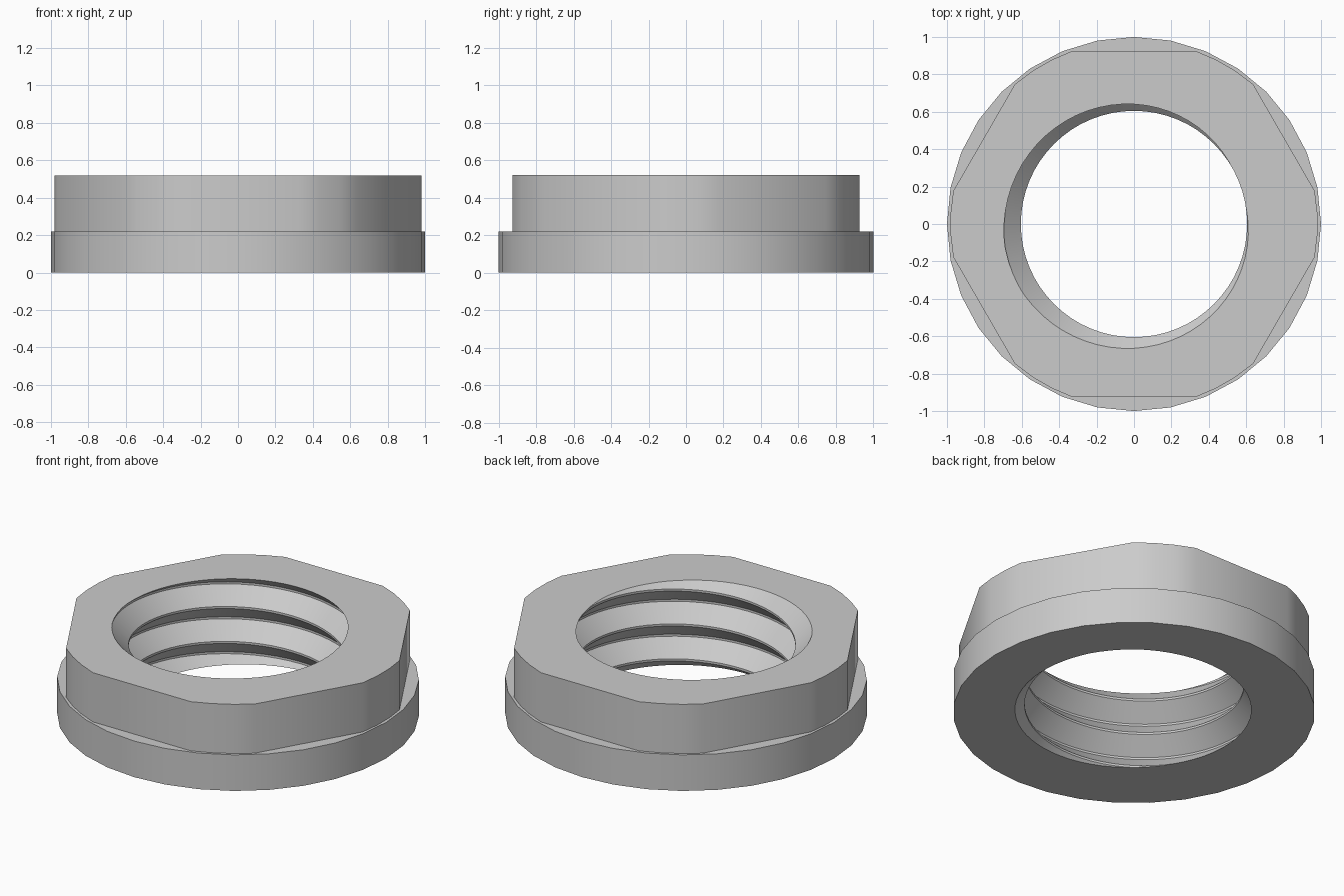
import bpy, bmesh
from math import pi, cos, sin, radians

cube = bpy.data.objects.get("Cube")
if cube:
    bpy.data.objects.remove(cube, do_unlink=True)

TOP, STEP, PITCH = 0.52, 0.22, 0.213
CREST, ROOT, START = 0.605, 0.70, radians(20)

metal = bpy.data.materials.new("plain grey metal")
metal.use_nodes = True
grey = (0.6, 0.6, 0.6, 1)
metal.diffuse_color = grey
metal.node_tree.nodes["Principled BSDF"].inputs["Base Color"].default_value = grey

bm = bmesh.new()


def wall(outline, z0, z1):
    """Vertical wall around a closed outline; returns its lower and upper edges."""
    low = [bm.verts.new((x, y, z0)) for x, y in outline]
    high = [bm.verts.new((x, y, z1)) for x, y in outline]
    n = len(outline)
    for i in range(n):
        j = (i + 1) % n
        bm.faces.new((low[i], low[j], high[j], high[i]))
    return [[bm.edges.get((ring[i], ring[(i + 1) % n])) for i in range(n)]
            for ring in (low, high)]


# Internal helical thread: a spiral strip trimmed to the height of the nut
SEG, TURNS = 64, 7
profile = [(-0.03, CREST), (0.03, CREST), (0.47, ROOT), (0.53, ROOT), (0.97, CREST)]
columns = []
for i in range(SEG * TURNS + 1):
    a = 2 * pi * i / SEG
    base = TOP + PITCH * ((a - START) / (2 * pi) - 5)
    columns.append([bm.verts.new((r * cos(a), r * sin(a), base + PITCH * f))
                    for f, r in profile])
for a, b in zip(columns, columns[1:]):
    for j in range(len(profile) - 1):
        bm.faces.new((a[j], b[j], b[j + 1], a[j + 1]))
bmesh.ops.remove_doubles(bm, verts=bm.verts[:], dist=1e-4)
for z, direction in ((0, -1), (TOP, 1)):
    bmesh.ops.bisect_plane(bm, geom=bm.verts[:] + bm.edges[:] + bm.faces[:],
                           dist=1e-5, plane_co=(0, 0, z),
                           plane_no=(0, 0, direction), clear_outer=True)
rims = [[e for e in bm.edges if e.is_boundary
         and all(abs(v.co.z - z) < 1e-3 for v in e.verts)] for z in (0, TOP)]

# Round flange
SIDES = 32
circle = [(cos(2 * pi * i / SIDES), sin(2 * pi * i / SIDES)) for i in range(SIDES)]
flange_low, flange_high = wall(circle, 0, STEP)

# Hexagonal body with corners turned down to a circle
hexagon = []
for k in range(6):
    for offset in (-10.4, -3.5, 3.5, 10.4):
        a = radians(60 * k + offset)
        hexagon.append((0.982 * cos(a), 0.982 * sin(a)))
hex_low, hex_high = wall(hexagon, STEP, TOP)

# Flat rings: underside, shoulder and top
for outer, inner in ((flange_low, rims[0]), (flange_high, hex_low), (hex_high, rims[1])):
    bmesh.ops.triangle_fill(bm, edges=outer + inner, use_beauty=True)
bmesh.ops.recalc_face_normals(bm, faces=bm.faces[:])

mesh = bpy.data.meshes.new("flanged_nut")
bm.to_mesh(mesh)
bm.free()
mesh.materials.append(metal)
nut = bpy.data.objects.new("flanged_nut", mesh)
bpy.context.collection.objects.link(nut)
bpy.context.view_layer.objects.active = nut
nut.select_set(True)
bpy.ops.object.shade_smooth_by_angle(angle=radians(30))
